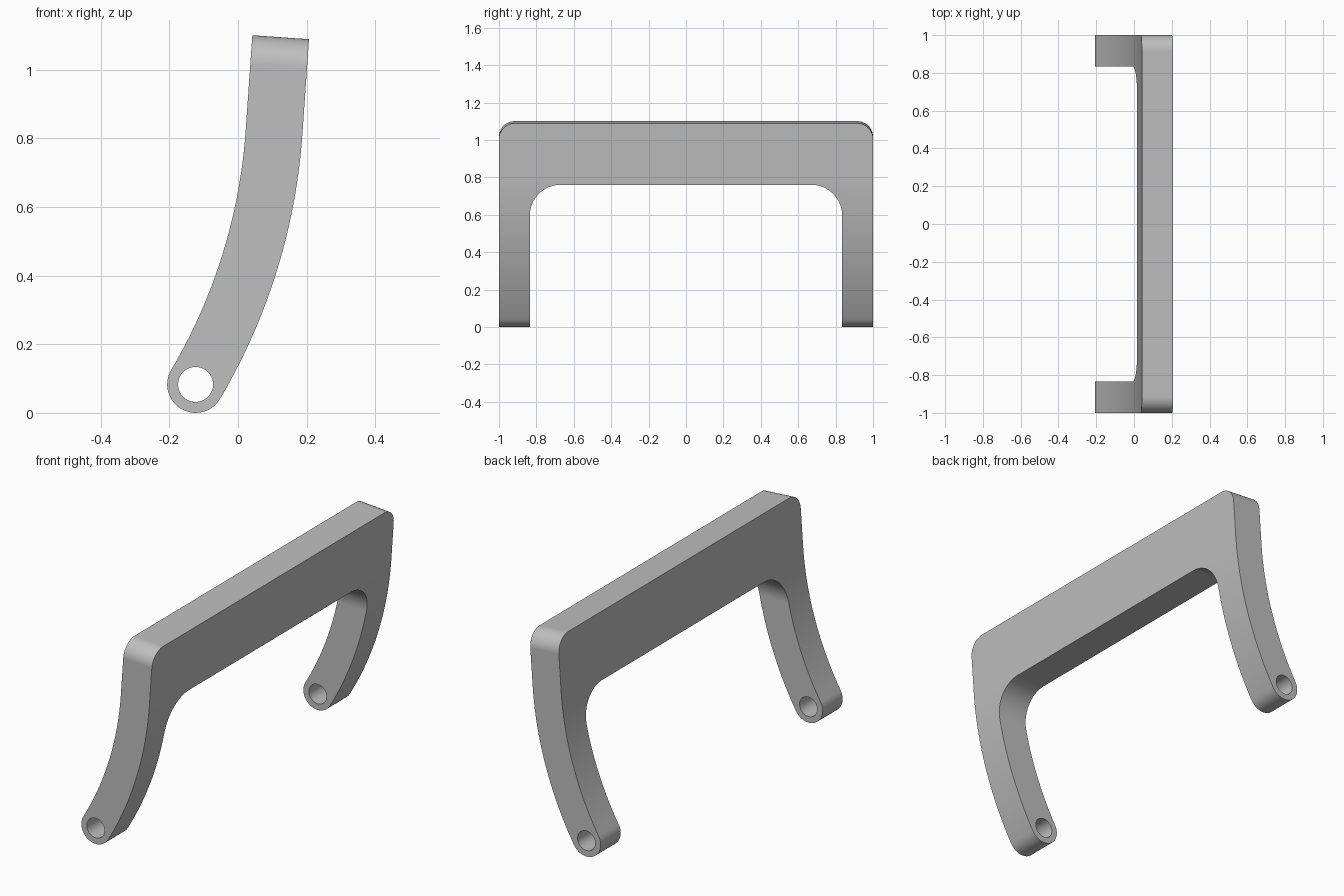
import bpy, bmesh, math
from mathutils import Vector

cube = bpy.data.objects.get("Cube")
if cube:
    bpy.data.objects.remove(cube, do_unlink=True)

grey = bpy.data.materials.new("plain grey")
grey.use_nodes = True
COLOR = (0.52, 0.52, 0.52, 1)
grey.diffuse_color = COLOR
grey.node_tree.nodes["Principled BSDF"].inputs["Base Color"].default_value = COLOR


def arc(cx, cy, r, a0, a1, n):
    """Points on an arc, angles in degrees."""
    angles = [math.radians(a0 + (a1 - a0) * i / n) for i in range(n + 1)]
    return [(cx + r * math.cos(a), cy + r * math.sin(a)) for a in angles]


def prism(name, start, end):
    """Solid between two matching outlines."""
    bm = bmesh.new()
    a = [bm.verts.new(p) for p in start]
    b = [bm.verts.new(p) for p in end]
    bm.faces.new(a)
    bm.faces.new(b)
    for i in range(len(a)):
        j = (i + 1) % len(a)
        bm.faces.new((a[i], a[j], b[j], b[i]))
    bmesh.ops.recalc_face_normals(bm, faces=bm.faces)
    mesh = bpy.data.meshes.new(name)
    bm.to_mesh(mesh)
    bm.free()
    mesh.materials.append(grey)
    obj = bpy.data.objects.new(name, mesh)
    bpy.context.collection.objects.link(obj)
    return obj


def along_y(name, outline, half):
    return prism(name, [(x, -half, z) for x, z in outline],
                 [(x, half, z) for x, z in outline])


def apply_boolean(obj, cutter, operation):
    cutter.hide_render = True
    mod = obj.modifiers.new("shape", 'BOOLEAN')
    mod.operation = operation
    mod.solver = 'EXACT'
    mod.object = cutter
    bpy.ops.object.modifier_apply(modifier=mod.name)
    bpy.data.objects.remove(cutter, do_unlink=True)


# Bent side profile: straight top, curved leg, round foot
CX, CZ, R, HALF = -1.561, 0.933, 1.67, 0.0828
TILT, END = 4, 30.6
end = math.radians(END)
pin = Vector((CX + R * math.cos(end), CZ - R * math.sin(end)))
outer = arc(CX, CZ, R + HALF, -TILT, -END, 28)
foot = arc(pin.x, pin.y, HALF, -END, -END - 180, 28)
inner = arc(CX, CZ, R - HALF, -END, -TILT, 28)
up = Vector((math.sin(math.radians(TILT)), math.cos(math.radians(TILT)))) * 0.5
tops = [tuple(Vector(inner[-1]) + up), tuple(Vector(outer[0]) + up)]
handle = along_y("handle", outer + foot[1:-1] + inner + tops, 1.2)
bpy.context.view_layer.objects.active = handle
handle.select_set(True)

# Arch outline with rounded outer corners and rounded opening
TOP, CORNER, LEG, OPEN, FILLET = 1.1035, 0.085, 0.835, 0.76, 0.165
half_arch = [(1, -0.2)] + arc(1 - CORNER, TOP - CORNER, CORNER, 0, 90, 14)
half_open = arc(LEG - FILLET, OPEN - FILLET, FILLET, 90, 0, 18) + [(LEG, -0.2)]
mirror = lambda pts: [(-y, z) for y, z in reversed(pts)]
arch = half_arch + mirror(half_arch) + mirror(half_open) + half_open


def arch_at(x):
    slope = math.tan(math.radians(TILT))
    return [(x, y, z - slope * x if z > OPEN + 0.01 else z) for y, z in arch]


apply_boolean(handle, prism("arch_cutter", arch_at(-0.5), arch_at(0.5)), 'INTERSECT')

# Pivot hole through both feet
hole = arc(pin.x, pin.y, 0.051, 0, 360, 40)[:-1]
apply_boolean(handle, along_y("hole_cutter", hole, 1.5), 'DIFFERENCE')

# Smooth curved faces, flat planes
bpy.ops.object.shade_smooth_by_angle(angle=math.radians(30))
weighted = handle.modifiers.new("clean shading", 'WEIGHTED_NORMAL')
weighted.keep_sharp = True
weighted.weight = 100
